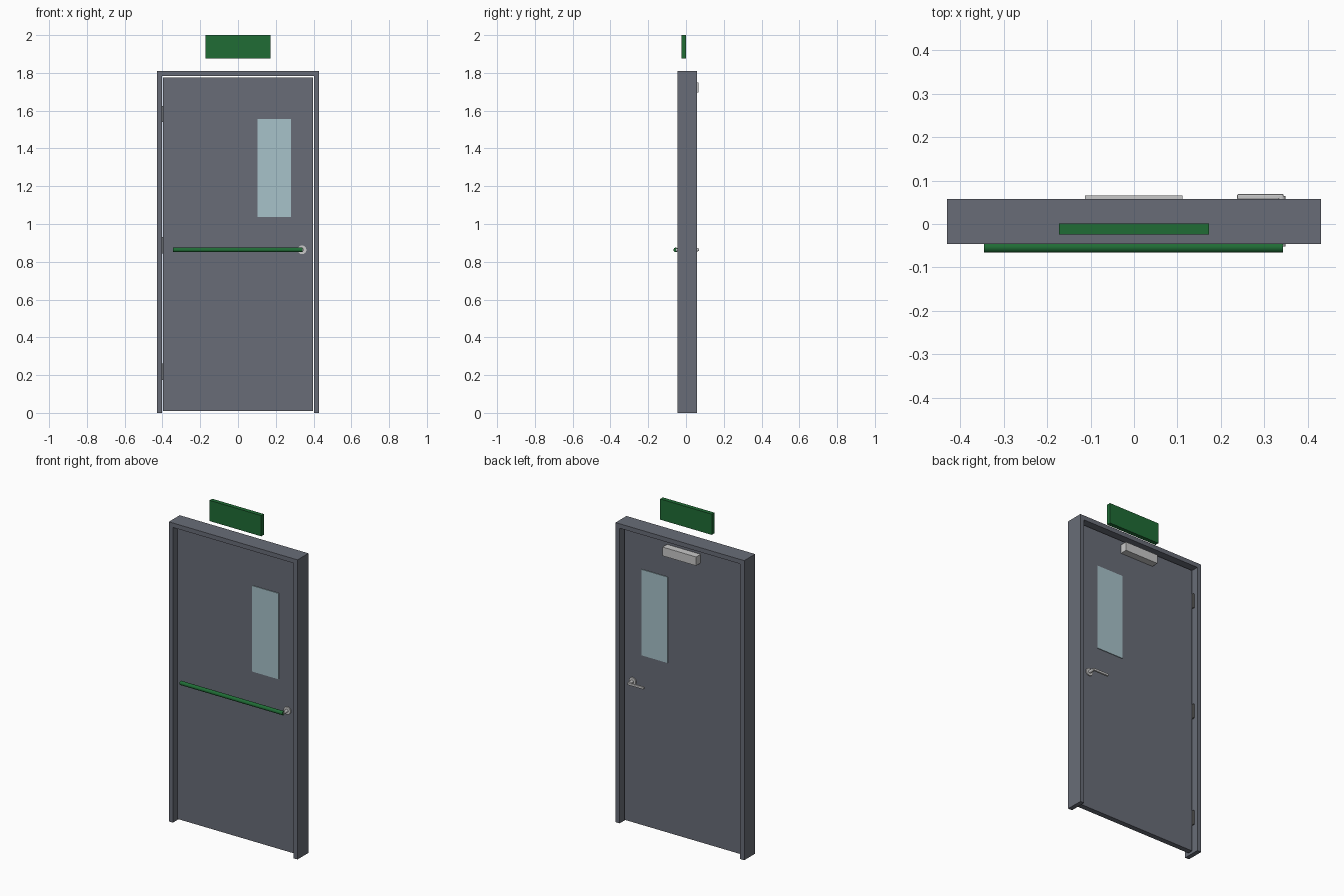
import bpy, math

cube = bpy.data.objects.get("Cube")
if cube:
    bpy.data.objects.remove(cube, do_unlink=True)


def material(name, rgb):
    m = bpy.data.materials.new(name)
    m.use_nodes = True
    m.diffuse_color = (*rgb, 1)
    m.node_tree.nodes["Principled BSDF"].inputs["Base Color"].default_value = (*rgb, 1)
    return m


slate = material("slate_grey_paint", (0.14, 0.152, 0.185))
green = material("safety_green", (0.014, 0.15, 0.036))
glass = material("pale_blue_glass", (0.39, 0.54, 0.59))
steel = material("light_steel", (0.58, 0.58, 0.58))
hinge_grey = material("hinge_grey", (0.17, 0.17, 0.165))


def box(name, xs, ys, zs, mat, bevel=0):
    """Box given by its low and high limits on each axis."""
    lims = (xs, ys, zs)
    bpy.ops.mesh.primitive_cube_add(size=1, location=[sum(l) / 2 for l in lims])
    ob = bpy.context.object
    ob.name = name
    ob.scale = [l[1] - l[0] for l in lims]
    bpy.ops.object.transform_apply(location=False, rotation=False, scale=True)
    ob.data.materials.append(mat)
    if bevel:
        b = ob.modifiers.new("bevel", "BEVEL")
        b.width = bevel
        b.segments = 2
    return ob


def rod(name, axis, span, centre, radius, mat, sides=24):
    """Cylinder along x or y; centre holds the other two coordinates."""
    mid = sum(span) / 2
    if axis == "x":
        loc, rot = (mid, *centre), (0, math.pi / 2, 0)
    else:
        loc, rot = (centre[0], mid, centre[1]), (math.pi / 2, 0, 0)
    bpy.ops.mesh.primitive_cylinder_add(vertices=sides, radius=radius,
                                        depth=span[1] - span[0], location=loc, rotation=rot)
    ob = bpy.context.object
    ob.name = name
    ob.data.materials.append(mat)
    bpy.ops.object.shade_smooth_by_angle()
    return ob


# Main sizes
half_w, inner, height, head = 0.43, 0.403, 1.81, 1.783
frame_y = (-0.046, 0.058)
leaf_y = (-0.01, 0.022)
handle_x, handle_z = 0.339, 0.863

# Frame as one extruded arch outline
outline = [(-half_w, 0), (-half_w, height), (half_w, height), (half_w, 0),
           (inner, 0), (inner, head), (-inner, head), (-inner, 0)]
n = len(outline)
verts = [(x, y, z) for y in frame_y for x, z in outline]
faces = [(i, (i + 1) % n, n + (i + 1) % n, n + i) for i in range(n)]
caps = [(0, 1, 6, 7), (1, 2, 5, 6), (2, 3, 4, 5)]
faces += [c[::-1] for c in caps] + [tuple(n + i for i in c) for c in caps]
mesh = bpy.data.meshes.new("door_frame")
mesh.from_pydata(verts, [], faces)
mesh.materials.append(slate)
frame = bpy.data.objects.new("door_frame", mesh)
bpy.context.collection.objects.link(frame)
bpy.context.view_layer.objects.active = frame
bpy.ops.object.select_all(action="DESELECT")
frame.select_set(True)
bpy.ops.object.mode_set(mode="EDIT")
bpy.ops.mesh.select_all(action="SELECT")
bpy.ops.mesh.normals_make_consistent(inside=False)
bpy.ops.object.mode_set(mode="OBJECT")

# Door leaf and its vision panel, slightly proud on both sides
box("door_leaf", (-0.396, 0.396), leaf_y, (0.01, 1.776), slate)
box("vision_panel", (0.104, 0.28), (leaf_y[0] - 0.004, leaf_y[1] + 0.004), (1.036, 1.555), glass)

# Three hinges in the gap
for i, z in enumerate((0.218, 0.888, 1.583)):
    box(f"hinge_{i + 1}", (-0.405, -0.393), (0.0, 0.034), (z - 0.043, z + 0.043), hinge_grey)

# Push bar on the front
rod("push_bar", "x", (-0.345, 0.342), (-0.054, handle_z), 0.012, green)

# Handle roses and spindles on both sides, lever on the back
for side, face, out in (("front", leaf_y[0], -1), ("back", leaf_y[1], 1)):
    rod(f"{side}_rose", "y", sorted((face, face + 0.007 * out)), (handle_x, handle_z), 0.023, steel)
    rod(f"{side}_spindle", "y", sorted((face, face + 0.042 * out)), (handle_x, handle_z), 0.009, steel)
box("back_lever", (0.237, 0.344), (0.057, 0.069), (handle_z - 0.007, handle_z + 0.007), steel, 0.003)

# Door closer on the back
box("door_closer", (-0.113, 0.111), (leaf_y[1], 0.065), (1.697, 1.75), steel)

# Exit sign above the frame
box("exit_sign", (-0.173, 0.172), (-0.024, 0.001), (1.875, 2.0), green)
